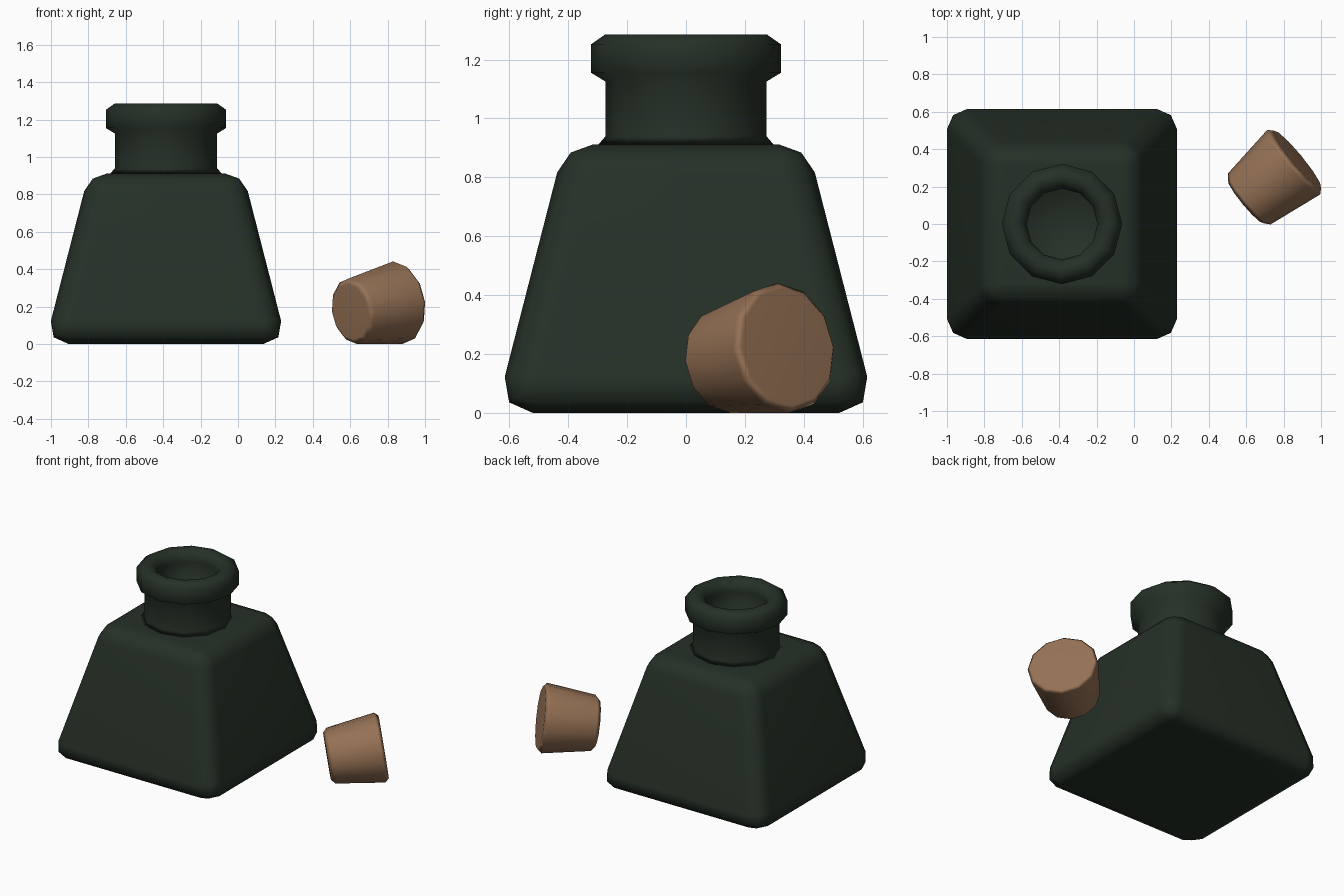
import bpy, bmesh, math
from mathutils import Matrix, Vector

if "Cube" in bpy.data.objects:
    bpy.data.objects.remove(bpy.data.objects["Cube"])


def material(name, rgb):
    m = bpy.data.materials.new(name)
    m.diffuse_color = (*rgb, 1)
    m.use_nodes = True
    m.node_tree.nodes["Principled BSDF"].inputs["Base Color"].default_value = m.diffuse_color
    return m


glass = material("dark green glass", (0.019, 0.030, 0.020))
cork_mat = material("cork brown", (0.30, 0.165, 0.09))


def add_object(name, bm, mat):
    bmesh.ops.recalc_face_normals(bm, faces=bm.faces)
    me = bpy.data.meshes.new(name)
    bm.to_mesh(me)
    bm.free()
    for p in me.polygons:
        p.use_smooth = True
    me.materials.append(mat)
    ob = bpy.data.objects.new(name, me)
    bpy.context.collection.objects.link(ob)
    return ob


def weighted(ob):
    mod = ob.modifiers.new("weighted normals", 'WEIGHTED_NORMAL')
    mod.keep_sharp = True


def lathe(profile, sides=12):
    """Spin a list of (radius, height) points; cap the ends."""
    bm = bmesh.new()
    rings = [[bm.verts.new((r * math.cos(2 * math.pi * i / sides),
                            r * math.sin(2 * math.pi * i / sides), z))
              for i in range(sides)] for r, z in profile]
    for a, b in zip(rings, rings[1:]):
        for i in range(sides):
            j = (i + 1) % sides
            bm.faces.new((a[i], a[j], b[j], b[i]))
    bm.faces.new(rings[0][::-1])
    bm.faces.new(rings[-1])
    return bm


CX = -0.385

# Tapered square body with rounded edges
bm = bmesh.new()
bmesh.ops.create_cube(bm, size=2)
for v in bm.verts:
    h = 0.647 if v.co.z < 0 else 0.413
    v.co = (v.co.x * h, v.co.y * h, 0 if v.co.z < 0 else 0.912)
body = add_object("bottle_body", bm, glass)
body.location.x = CX
bev = body.modifiers.new("rounded edges", 'BEVEL')
bev.offset_type = 'WIDTH'
bev.width = 0.155
bev.segments = 2
weighted(body)

# Neck with flared foot, thick lip and hollow mouth
neck = add_object("bottle_neck", lathe([
    (0.303, 0.905), (0.273, 0.94), (0.273, 1.125), (0.322, 1.155),
    (0.322, 1.252), (0.275, 1.285), (0.235, 1.285), (0.20, 1.257),
    (0.19, 1.215), (0.19, 0.918)]), glass)
neck.location.x = CX
weighted(neck)

# Cork lying on its side, wide end to the back right
bm = lathe([(0.15, 0), (0.178, 0.025), (0.223, 0.335), (0.20, 0.36)])
tilt = math.atan2(0.045, 0.31)
rot = (Matrix.Rotation(math.radians(39.5), 4, 'Z')
       @ Matrix.Rotation(math.pi / 2 - tilt, 4, 'Y'))
bmesh.ops.transform(bm, matrix=rot, verts=bm.verts)
lo = [min(v.co[k] for v in bm.verts) for k in range(3)]
hi = [max(v.co[k] for v in bm.verts) for k in range(3)]
shift = Vector((1.0 - hi[0], 0.25 - (lo[1] + hi[1]) / 2, -lo[2]))
bmesh.ops.translate(bm, vec=shift, verts=bm.verts)
weighted(add_object("cork_stopper", bm, cork_mat))
